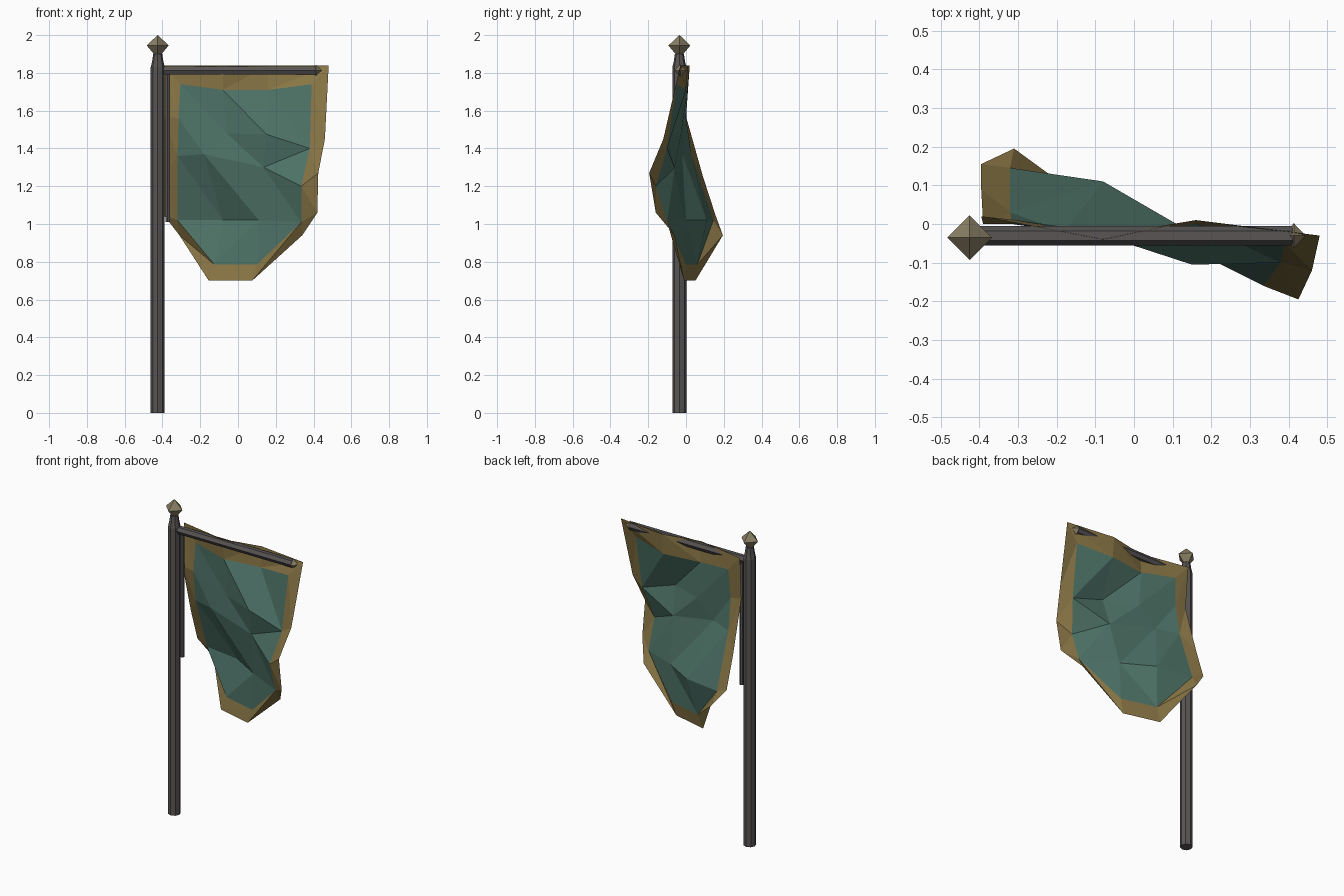
import bpy, math
from mathutils import Vector

if "Cube" in bpy.data.objects:
    bpy.data.objects.remove(bpy.data.objects["Cube"])


def material(name, rgb):
    m = bpy.data.materials.new(name)
    m.diffuse_color = (*rgb, 1)
    m.use_nodes = True
    m.node_tree.nodes["Principled BSDF"].inputs["Base Color"].default_value = m.diffuse_color
    return m


IRON = material("dark_iron", (0.10, 0.09, 0.09))
BRASS = material("dull_brass", (0.25, 0.21, 0.13))
GOLD = material("gold_trim", (0.25, 0.18, 0.06))
TEAL = material("teal_cloth", (0.075, 0.17, 0.135))


def mesh_object(name, verts, faces, mat):
    me = bpy.data.meshes.new(name)
    me.from_pydata(verts, [], faces)
    me.update()
    ob = bpy.data.objects.new(name, me)
    bpy.context.collection.objects.link(ob)
    me.materials.append(mat)
    return ob


def lathe(name, origin, axis, profile, sides, mat, turn=0.0):
    """Faceted solid from (distance along axis, radius) pairs."""
    axis = Vector(axis)
    u = Vector((0, 1, 0))
    w = axis.cross(u)
    verts, faces = [], []
    for d, r in profile:
        for k in range(sides):
            a = turn + 2 * math.pi * k / sides
            verts.append(Vector(origin) + axis * d + (u * math.cos(a) + w * math.sin(a)) * r)
    n = len(profile)
    for i in range(n - 1):
        for k in range(sides):
            j = (k + 1) % sides
            faces.append((i * sides + k, i * sides + j, (i + 1) * sides + j, (i + 1) * sides + k))
    faces.append(tuple(reversed(range(sides))))
    faces.append(tuple(range((n - 1) * sides, n * sides)))
    return mesh_object(name, verts, faces, mat)


# Upright pole with a narrowed neck and a diamond finial
PX, PY = -0.425, -0.035
lathe("pole", (PX, PY, 0), (0, 0, 1),
      [(0, 0.037), (1.83, 0.037), (1.86, 0.03), (1.9, 0.024)], 8, IRON)
lathe("pole_finial", (PX, PY, 1.89), (0, 0, 1),
      [(0, 0.012), (0.055, 0.058), (0.11, 0.001)], 4, BRASS)

# Crossbar with its small tip, and the thin hanging rod beside the pole
lathe("crossbar", (-0.405, -0.03, 1.812), (1, 0, 0), [(0, 0.025), (0.815, 0.025)], 6, IRON)
lathe("crossbar_tip", (0.395, -0.03, 1.812), (1, 0, 0),
      [(0, 0.012), (0.018, 0.032), (0.048, 0.001)], 4, BRASS)
lathe("hanging_rod", (-0.372, -0.03, 1.01), (0, 0, 1), [(0, 0.013), (0.79, 0.013)], 6, IRON)

# Cloth panel: four rows of four points, then two points at the hem
panel = [
    (-.305, .01, 1.74), (-.08, -.03, 1.71), (.16, 0, 1.71), (.39, -.05, 1.74),
    (-.315, 0, 1.56), (-.06, -.025, 1.48), (.15, -.105, 1.475), (.38, -.10, 1.40),
    (-.32, .03, 1.36), (-.18, -.02, 1.37), (.135, -.06, 1.30), (.335, -.16, 1.20),
    (-.32, .145, 1.02), (-.08, .11, 1.02), (.11, 0, 1.02), (.335, -.10, 1.01),
    (-.125, .06, .785), (.10, 0, .785)]
tris = []
for row in range(3):
    for col in range(3):
        a = row * 4 + col
        b, c, d = a + 1, a + 5, a + 4
        if (row, col) == (1, 2):
            tris += [(a, d, b), (b, d, c)]
        else:
            tris += [(a, d, c), (a, c, b)]
tris += [(12, 16, 13), (13, 16, 14), (14, 16, 17), (14, 17, 15)]
mesh_object("cloth_panel", panel, tris, TEAL)

# Gold border: each outer point is paired with the panel point it belongs to
border = [
    (0, -.395, .02, 1.84), (1, -.08, -.04, 1.84), (2, .16, .01, 1.84), (3, .48, -.03, 1.84),
    (7, .46, -.12, 1.45), (11, .425, -.195, 1.27), (15, .42, -.16, 1.06), (15, .34, -.06, .94),
    (17, .075, -.01, .70), (16, -.155, .05, .70), (12, -.31, .195, .94), (12, -.395, .155, 1.05),
    (8, -.395, .09, 1.25), (4, -.39, 0, 1.57)]
base, n = len(panel), len(border)
strip = []
for i in range(n):
    j = (i + 1) % n
    p, q = border[i][0], border[j][0]
    strip.append((p, base + j, base + i))
    if p != q:
        strip.append((p, q, base + j))
mesh_object("cloth_border", panel + [b[1:] for b in border], strip, GOLD)
